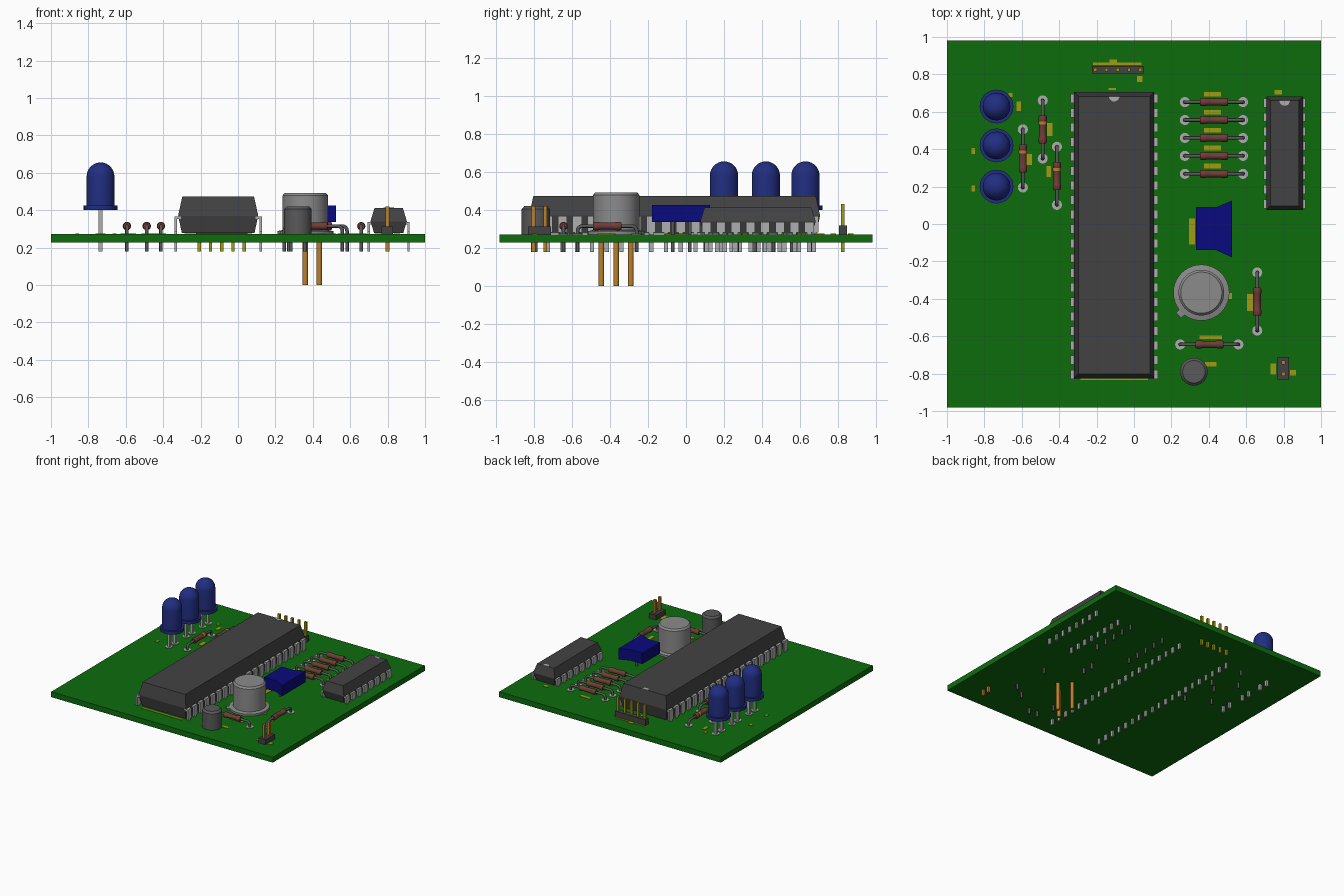
import bpy, bmesh, math
from mathutils import Vector, Matrix

if "Cube" in bpy.data.objects:
    bpy.data.objects.remove(bpy.data.objects["Cube"])


def material(name, r, g, b):
    m = bpy.data.materials.new(name)
    m.use_nodes = True
    m.diffuse_color = (r, g, b, 1)
    m.node_tree.nodes["Principled BSDF"].inputs["Base Color"].default_value = (r, g, b, 1)
    return m


GREEN = material("board green", .004, .15, .004)
LED_BLUE = material("lens blue", .015, .027, .22)
BLUE = material("block blue", .003, .003, .21)
DARK = material("dark plastic", .055, .055, .055)
LIGHT = material("tinned metal", .43, .43, .43)
CAN = material("can grey", .26, .26, .26)
MID = material("lead grey", .1, .1, .1)
RED = material("resistor red", .16, .045, .04)
GOLD = material("gold", .5, .22, .025)
YELLOW = material("print yellow", .35, .33, .006)

TOP, TIP = .272, .18      # board surface, lower end of the leads


def finish(name, bm, mat, smooth=True):
    bmesh.ops.recalc_face_normals(bm, faces=bm.faces)
    me = bpy.data.meshes.new(name)
    bm.to_mesh(me)
    bm.free()
    if smooth:
        me.shade_smooth()
        me.set_sharp_from_angle(angle=math.radians(35))
    me.materials.append(mat)
    ob = bpy.data.objects.new(name, me)
    bpy.context.collection.objects.link(ob)
    return ob


def add_box(bm, x0, x1, y0, y1, z0, z1):
    size = Matrix.Diagonal((x1 - x0, y1 - y0, z1 - z0, 1))
    mid = Matrix.Translation(((x0 + x1) / 2, (y0 + y1) / 2, (z0 + z1) / 2))
    bmesh.ops.create_cube(bm, size=1, matrix=mid @ size)


def box(name, mat, *bounds):
    bm = bmesh.new()
    add_box(bm, *bounds)
    return finish(name, bm, mat, False)


def lathe(name, mat, x, y, profile, n=32):
    """Turned part from (radius, z) points, from axis to axis."""
    bm = bmesh.new()
    vs = [bm.verts.new((r, 0, z)) for r, z in profile]
    es = [bm.edges.new(p) for p in zip(vs, vs[1:])]
    bmesh.ops.spin(bm, geom=vs + es, cent=(0, 0, 0), axis=(0, 0, 1),
                   angle=math.tau, steps=n, use_merge=True)
    bmesh.ops.remove_doubles(bm, verts=bm.verts, dist=1e-5)
    bmesh.ops.translate(bm, verts=bm.verts, vec=(x, y, 0))
    return finish(name, bm, mat)


def rod(name, mat, x, y, r, z0, z1, n=16):
    return lathe(name, mat, x, y, [(0, z0), (r, z0), (r, z1), (0, z1)], n)


def prism(name, mat, outline, z0, z1):
    bm = bmesh.new()
    f = bm.faces.new([bm.verts.new((x, y, z0)) for x, y in outline])
    up = bmesh.ops.extrude_face_region(bm, geom=[f])["geom"]
    bmesh.ops.translate(bm, vec=(0, 0, z1 - z0),
                        verts=[v for v in up if isinstance(v, bmesh.types.BMVert)])
    return finish(name, bm, mat, False)


def pad(x, y):
    rod("solder_pad", LIGHT, x, y, .027, TOP - .004, TOP + .004)


# Board
box("board", GREEN, -1, 1, -.98, .98, .228, TOP)


# Dual in-line chips
def chip(name, x0, x1, y0, y1, waist, top, pins, first, last, reach):
    bm = bmesh.new()
    rings = []
    for z, d in ((TOP + .005, .02), (waist, 0), (top, .022)):
        rings.append([bm.verts.new(c) for c in (
            (x0 + d, y0 + d, z), (x1 - d, y0 + d, z), (x1 - d, y1 - d, z), (x0 + d, y1 - d, z))])
    for a, b in zip(rings, rings[1:]):
        for i in range(4):
            j = (i + 1) % 4
            bm.faces.new((a[i], a[j], b[j], b[i]))
    bm.faces.new(rings[0])
    bm.faces.new(rings[-1])
    finish(name + "_body", bm, DARK, False)
    bm = bmesh.new()
    for i in range(pins):
        y = first + (last - first) * i / (pins - 1)
        for edge, s in ((x0, -1), (x1, 1)):
            out = edge + s * reach
            xs = sorted((edge - s * .015, out))
            add_box(bm, *xs, y - .024, y + .024, waist - .018, waist - .003)
            xs = sorted((out - s * .013, out))
            add_box(bm, *xs, y - .024, y + .024, TOP + .01, waist - .006)
            add_box(bm, *xs, y - .011, y + .011, TIP, TOP + .015)
    finish(name + "_pins", bm, LIGHT, False)
    mx, yt = (x0 + x1) / 2, y1 - .022
    arc = [math.pi * (1 + k / 10) for k in range(11)]
    prism(name + "_notch", LIGHT,
          [(mx + .028 * math.cos(a), yt + .028 * math.sin(a)) for a in arc], top - .002, top + .002)


chip("large_chip", -.32, .108, -.825, .705, .37, .472, 20, .672, -.805, .02)
chip("small_chip", .708, .903, .075, .682, .34, .412, 8, .648, .107, .015)


# Axial resistors with bent leads
def resistor(a, b, band=None):
    a, b = Vector((*a, 0)), Vector((*b, 0))
    d = (b - a).normalized()
    mid, z, bend = (a + b) / 2, .315, .025
    cu = bpy.data.curves.new("resistor_lead", "CURVE")
    cu.dimensions, cu.bevel_depth, cu.bevel_resolution = "3D", .0095, 2
    cu.use_fill_caps = True
    pts = []
    for end, s in ((a, 1), (b, -1)):
        leg = [end + Vector((0, 0, TIP))]
        for k in range(5):
            t = k * math.pi / 8
            leg.append(end + d * s * bend * (1 - math.cos(t))
                       + Vector((0, 0, z - bend + bend * math.sin(t))))
        pts += leg if s > 0 else leg[::-1]
        pad(end.x, end.y)
    sp = cu.splines.new("POLY")
    sp.points.add(len(pts) - 1)
    for p, co in zip(sp.points, pts):
        p.co = (*co, 1)
    cu.materials.append(MID)
    bpy.context.collection.objects.link(bpy.data.objects.new("resistor_lead", cu))
    turn = d.to_track_quat("Z", "Y")
    h, e = .075, .022
    parts = [("resistor_body", RED, [(0, -h), (.018, -h), (e, -h + .008), (e, -.045), (.019, -.038),
                                     (.019, .038), (e, .045), (e, h - .008), (.018, h), (0, h)])]
    if band is not None:
        parts.append(("resistor_band", GOLD, [(0, band - .008), (.0225, band - .008),
                                              (.0225, band + .008), (0, band + .008)]))
    for name, mat, prof in parts:
        ob = lathe(name, mat, 0, 0, prof, 20)
        ob.rotation_mode = "QUATERNION"
        ob.rotation_quaternion = turn
        ob.location = mid + Vector((0, 0, z))


for i in range(5):
    resistor((.272, .652 - i * .096), (.583, .652 - i * .096))
for x, y, band in ((-.488, .35, .035), (-.594, .195, .035), (-.412, .102, .035), (.659, -.57, None)):
    resistor((x, y), (x, y + .311), band)
resistor((.247, -.644), (.558, -.644))

# Indicator lights
for y in (.628, .42, .2):
    x, r, top = -.735, .074, .655
    dome = [(r * math.cos(t), top - r + r * math.sin(t))
            for t in (k * math.pi / 16 for k in range(8))]
    lathe("indicator_lens", LED_BLUE, x, y,
          [(0, .4), (.09, .4), (.09, .424), (r, .424)] + dome + [(0, top)])
    for s in (-.038, .038):
        box("indicator_lead", LIGHT, x - .01, x + .01, y + s - .01, y + s + .01, TIP, .405)
        pad(x, y + s)

# Metal can with rim, tab and three long leads
cx, cy = .36, -.367
lathe("can", CAN, cx, cy, [(0, TOP), (.15, TOP), (.15, .288), (.122, .294), (.122, .478),
                           (.11, .492), (0, .492)], 40)
tab = box("can_tab", CAN, .1, .172, -.02, .02, TOP + .002, .288)
tab.location = (cx, cy, 0)
tab.rotation_euler.z = math.radians(225)
for x, y in ((cx, -.445), (.435, cy), (cx, -.29)):
    rod("can_lead", GOLD, x, y, .0145, 0, TOP)

# Small round capacitor
lathe("small_cylinder", MID, .32, -.79, [(0, TOP), (.074, TOP), (.074, .405), (.06, .42), (0, .42)])
for s in (-.038, .038):
    rod("small_cylinder_lead", MID, .32 + s, -.79, .01, TIP, TOP)

# Flared blue block on thin leads
prism("blue_block", BLUE, [(.332, -.14), (.44, -.14), (.523, -.178), (.523, .125), (.44, .09),
                           (.332, .09)], .336, .425)
for y in (-.07, .02):
    rod("block_lead", MID, .43, y, .01, TIP, .34)

# Pin headers
box("back_header", DARK, -.225, .05, .804, .846, TOP, .318)
for i in range(5):
    x = -.207 + i * .06
    box("back_header_pin", YELLOW, x - .009, x + .009, .816, .834, TIP, .43)
box("front_header", DARK, .768, .83, -.832, -.71, TOP, .312)
for y in (-.802, -.74):
    box("front_header_pin", GOLD, .789, .809, y - .01, y + .01, TIP, .42)

# Printed marks: centre x, y and size
marks = [(-.617, .63, .025, .05), (-.66, .69, .02, .02), (-.86, .39, .02, .03), (-.86, .19, .02, .03),
         (-.45, .505, .03, .07), (-.56, .345, .03, .06), (-.455, .28, .025, .06),
         (.31, -.04, .03, .14), (.515, -.385, .02, .03), (.62, -.42, .03, .09), (.41, -.605, .12, .02),
         (.41, -.75, .06, .025), (.745, -.775, .03, .06), (.85, -.795, .03, .03),
         (-.09, .857, .26, .012), (-.11, .87, .04, .02), (.03, .775, .03, .03), (.77, .705, .04, .025),
         (-.105, -.828, .36, .014), (-.115, .722, .04, .012)]
marks += [(.42, .694 - i * .096, .09, .025) for i in range(5)]
bm = bmesh.new()
for x, y, w, h in marks:
    add_box(bm, x - w / 2, x + w / 2, y - h / 2, y + h / 2, TOP - .002, TOP + .003)
finish("printed_marks", bm, YELLOW, False)
